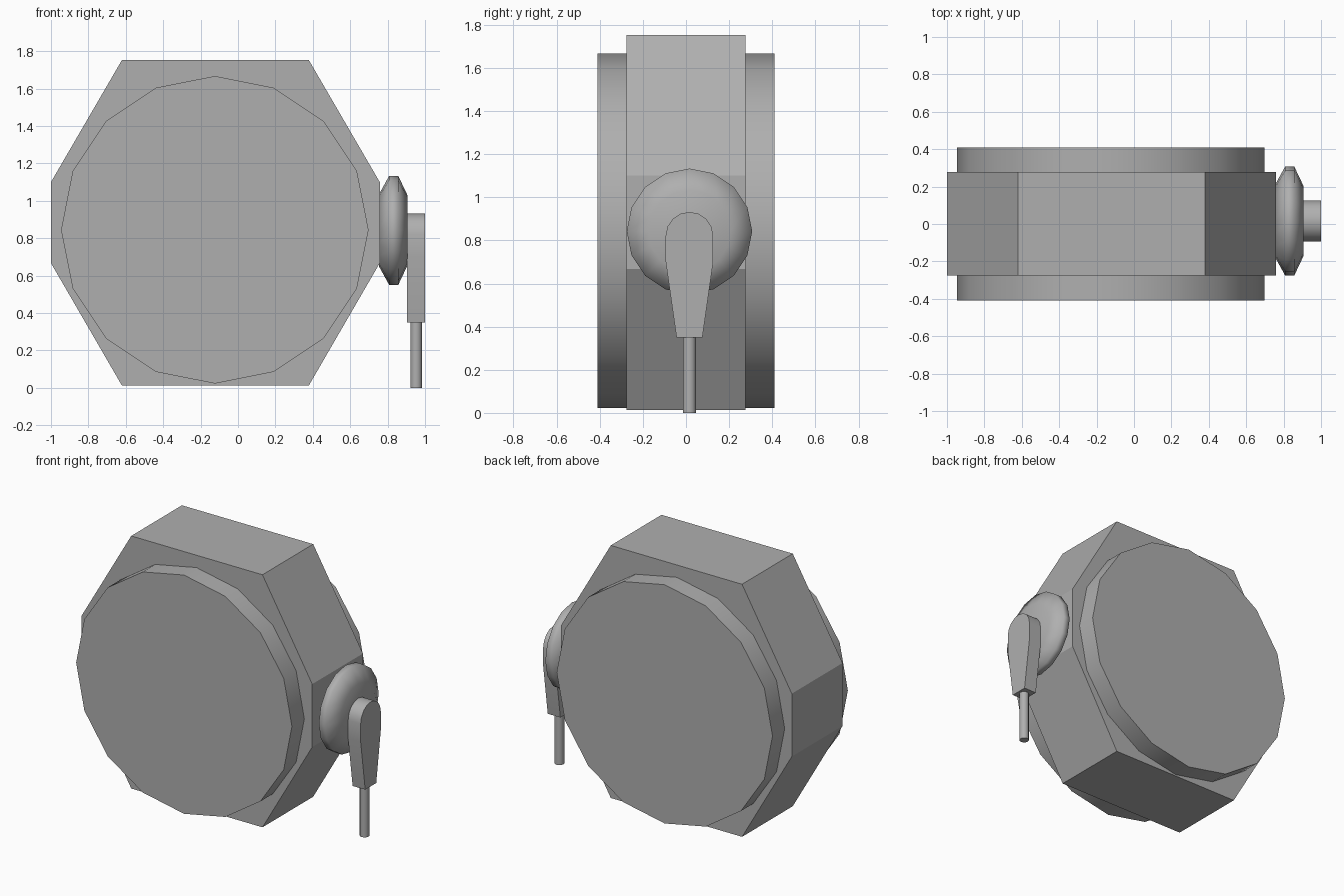
import bpy, bmesh, math

if "Cube" in bpy.data.objects:
    bpy.data.objects.remove(bpy.data.objects["Cube"])

# One mid-grey finish shared by every part
grey = bpy.data.materials.new("mid_grey")
grey.diffuse_color = (0.43, 0.43, 0.43, 1.0)
grey.use_nodes = True
grey.node_tree.nodes["Principled BSDF"].inputs["Base Color"].default_value = grey.diffuse_color


def finish(name, bm, smooth=None):
    bmesh.ops.recalc_face_normals(bm, faces=bm.faces[:])
    mesh = bpy.data.meshes.new(name)
    bm.to_mesh(mesh)
    bm.free()
    mesh.materials.append(grey)
    ob = bpy.data.objects.new(name, mesh)
    bpy.context.collection.objects.link(ob)
    if smooth:
        bpy.ops.object.select_all(action='DESELECT')
        bpy.context.view_layer.objects.active = ob
        ob.select_set(True)
        bpy.ops.object.shade_smooth_by_angle(angle=math.radians(smooth))
    return ob


def loft(name, rings, smooth=None):
    """Skin a stack of equal-length rings and cap both ends."""
    bm = bmesh.new()
    vs = [[bm.verts.new(p) for p in ring] for ring in rings]
    n = len(vs[0])
    for a, b in zip(vs, vs[1:]):
        for i in range(n):
            j = (i + 1) % n
            bm.faces.new((a[i], a[j], b[j], b[i]))
    bm.faces.new(vs[0])
    bm.faces.new(vs[-1])
    return finish(name, bm, smooth)


def circle(r, n, cu=0.0, cv=0.0):
    return [(cu + r * math.sin(2 * math.pi * i / n),
             cv + r * math.cos(2 * math.pi * i / n)) for i in range(n)]


# Eight-sided case, mirrored about its centre line
CX, KY, KZ = -0.121, 0.016, 0.842
half = [(0.50, 1.752), (0.879, 1.10), (0.879, 0.667), (0.50, 0.013)]
outline = [(CX + x, z) for x, z in half] + [(CX - x, z) for x, z in reversed(half)]
loft("case", [[(x, y, z) for x, z in outline] for y in (-0.275, 0.277)])

# Round drum showing as a raised disc on front and back
loft("drum", [[(x, y, z) for x, z in circle(0.822, 16, CX - 0.003, 0.845)]
              for y in (-0.41, 0.41)], 40)

# Rounded hub on the right side
loft("hub", [[(x, y, z) for y, z in circle(r, 16, KY, KZ)]
             for x, r in ((0.755, 0.195), (0.808, 0.291), (0.857, 0.291), (0.905, 0.19))], 80)

# Tapered lever with a rounded top
arc = [(KY + 0.11 * math.cos(math.pi * i / 8), 0.822 + 0.11 * math.sin(math.pi * i / 8))
       for i in range(9)]
lever = arc + [(KY - 0.11, 0.70), (KY - 0.06, 0.35), (KY + 0.06, 0.35), (KY + 0.11, 0.70)]
loft("lever", [[(x, y, z) for y, z in lever] for x in (0.904, 1.0)], 30)

# Thin rod hanging from the lever
loft("rod", [[(x, y, z) for x, y in circle(0.031, 12, 0.953, KY)]
             for z in (0.0, 0.37)], 35)
